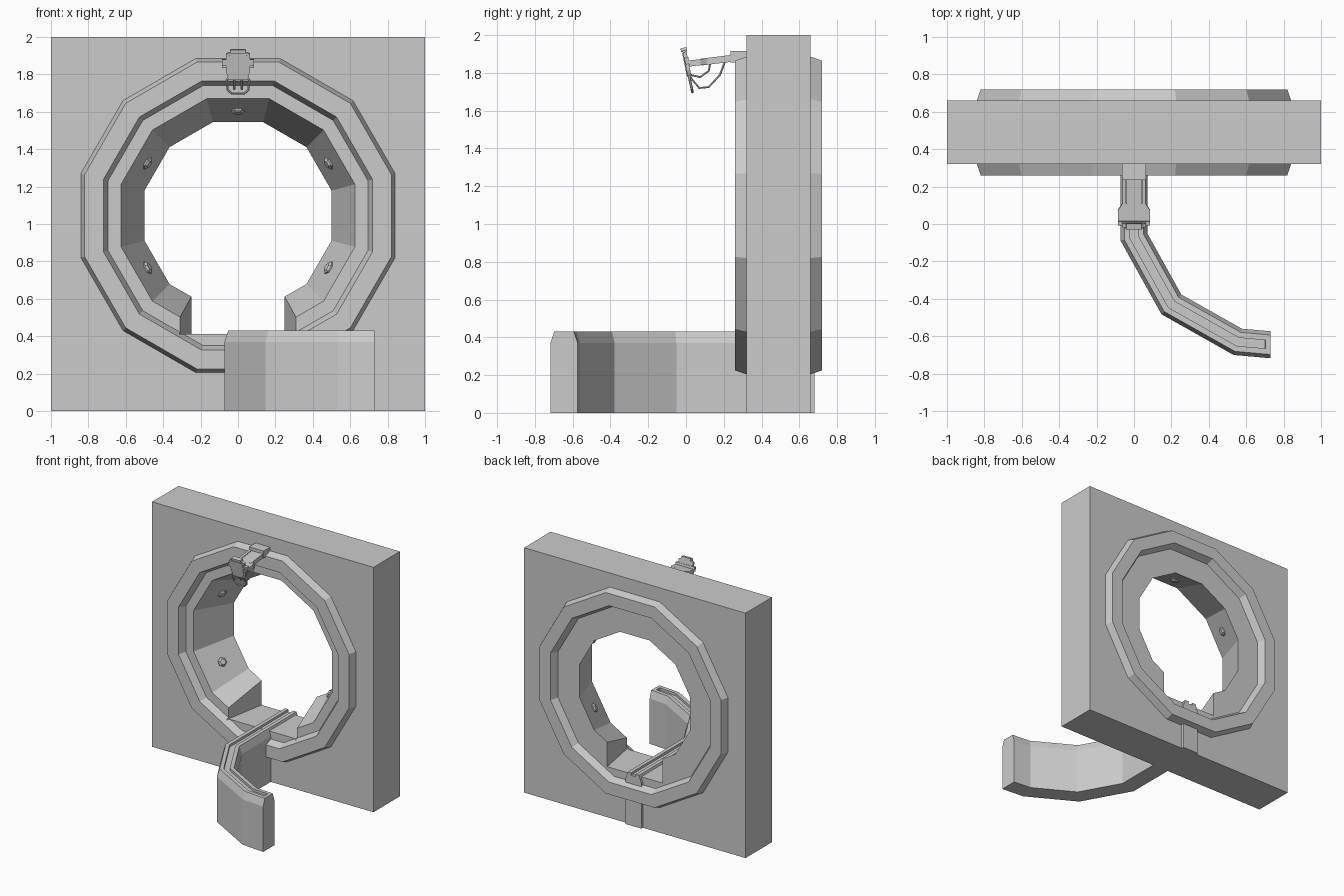
import bpy, bmesh, math
from mathutils import Vector, Matrix

if "Cube" in bpy.data.objects:
    bpy.data.objects.remove(bpy.data.objects["Cube"])

CZ = 1.045                      # height of the ring centre
SEC = 1 / math.cos(math.radians(15))


def make(name, verts, faces, mat=None):
    bm = bmesh.new()
    vs = [bm.verts.new(v) for v in verts]
    for f in faces:
        bm.faces.new([vs[i] for i in f])
    bmesh.ops.recalc_face_normals(bm, faces=bm.faces)
    me = bpy.data.meshes.new(name)
    bm.to_mesh(me)
    bm.free()
    ob = bpy.data.objects.new(name, me)
    bpy.context.collection.objects.link(ob)
    if mat:
        ob.matrix_world = mat
    return ob


def loft(name, rings, closed=False, mat=None):
    """Skin a list of equal-length point loops; cap the ends unless closed."""
    n, m = len(rings[0]), len(rings)
    verts = [p for r in rings for p in r]
    faces = [(i * n + j, i * n + (j + 1) % n, (i + 1) % m * n + (j + 1) % n, (i + 1) % m * n + j)
             for i in range(m if closed else m - 1) for j in range(n)]
    if not closed:
        faces += [tuple(range(n)), tuple(range((m - 1) * n, m * n))]
    return make(name, verts, faces, mat)


def box(name, lo, hi, mat=None):
    (a, b, c), (d, e, f) = lo, hi
    return loft(name, [[(a, b, z), (d, b, z), (d, e, z), (a, e, z)] for z in (c, f)], mat=mat)


def plate(name, half, y0, y1, mat=None):
    """Extrude a mirrored half outline (x, z) along y."""
    outline = half + [(-x, z) for x, z in reversed(half)]
    return loft(name, [[(x, y, z) for x, z in outline] for y in (y0, y1)], mat=mat)


def dodecagon(apothem, y):
    return [(apothem * SEC * math.cos(math.radians(15 + 30 * k)), y,
             CZ + apothem * SEC * math.sin(math.radians(15 + 30 * k))) for k in range(12)]


def cut(ob, cutter):
    mod = ob.modifiers.new("cut", 'BOOLEAN')
    mod.operation, mod.solver, mod.object = 'DIFFERENCE', 'EXACT', cutter
    cutter.hide_render = True
    cutter.hide_set(True)


def tube(name, pts, r, mat=None):
    cu = bpy.data.curves.new(name, 'CURVE')
    cu.dimensions, cu.bevel_depth, cu.bevel_resolution = '3D', r, 1
    cu.use_fill_caps = True
    sp = cu.splines.new('POLY')
    sp.points.add(len(pts) - 1)
    for p, q in zip(sp.points, pts):
        p.co = (*q, 1)
    sp.use_smooth = False
    ob = bpy.data.objects.new(name, cu)
    bpy.context.collection.objects.link(ob)
    if mat:
        ob.matrix_world = mat
    return ob


# Wall slab with a twelve-sided opening
wall = box("wall", (-1, .32, 0), (1, .66, 2))
cut(wall, loft("wall_cutter", [dodecagon(.75, 0), dodecagon(.75, 1)]))

# Gate ring: raised rim both sides, funnel bore narrowing to the back
profile = [(.84, .32), (.82, .26), (.72, .26), (.695, .32), (.625, .32),
           (.5, .66), (.695, .66), (.72, .72), (.82, .72), (.84, .66)]
ring = loft("gate_ring", [dodecagon(a, y) for a, y in profile], closed=True)
wedge = [(-.322, .25), (.322, .25), (.234, .75), (-.234, .75)]
cut(ring, loft("ring_cutter", [[(x, y, z) for x, y in wedge] for z in (.412, .8)]))

# Small hexagonal lamps on the bore
for i, deg in enumerate((90, 30, 150, 210, 330)):
    d = Vector((math.cos(math.radians(deg)), 0, math.sin(math.radians(deg))))
    n = (-.34 * d + Vector((0, -.125, 0))).normalized()
    side = d.cross(Vector((0, 1, 0)))
    rot = Matrix((side, n.cross(side), n)).transposed().to_4x4()
    mat = Matrix.Translation(Vector((0, .49, CZ)) + d * .5625) @ rot
    loft(f"bore_lamp_{i + 1}",
         [[(r * math.cos(k * math.pi / 3), r * math.sin(k * math.pi / 3), z) for k in range(6)]
          for r, z in ((.036, -.02), (.036, .008), (.024, .018))], mat=mat)

# Curved rail block with a groove that stops short of the front end
path = [Vector(p) for p in ((0, .68), (0, -.07), (.2, -.43), (.555, -.63),
                            (.7, -.643), (.703, -.6432), (.73, -.6455))]
rings = []
for i, p in enumerate(path):
    a = (p - path[i - 1]).normalized() if i else (path[1] - p).normalized()
    b = (path[i + 1] - p).normalized() if i < len(path) - 1 else a
    na, nb = Vector((-a.y, a.x)), Vector((-b.y, b.x))
    nrm = (na + nb) / (1 + na.dot(nb))
    if i >= 4:
        nrm = Vector((0, 1))
    g = .41 if i < 5 else .43
    half = [(.072, 0), (.072, .37), (.052, .43), (.022, .43), (.022, g)]
    sect = half + [(-s, z) for s, z in reversed(half)]
    rings.append([(p.x + nrm.x * s, p.y + nrm.y * s, z) for s, z in sect])
loft("rail", rings)

# Wall bracket and arm of the monitor
box("arm_bracket", (-.065, .235, 1.855), (.065, .34, 1.915))
arm = Matrix.Translation((0, .25, 1.878)) @ Matrix.Rotation(math.radians(7), 4, 'X')
box("arm_beam", (-.04, -.25, -.014), (.04, .02, .014), arm)
for s in (-1, 1):
    box("arm_side_rail", (s * .052 - .01, -.17, -.018), (s * .052 + .01, 0, .018), arm)
yoke = [(.062, -.14), (.085, -.175), (.085, -.235)]
yoke += [(-x, y) for x, y in reversed(yoke)]
loft("arm_yoke", [[(x, y, z) for x, y in yoke] for z in (-.016, .016)], mat=arm)

# Tilted monitor with screen, ears and a lower handle loop
tilt = Matrix.Translation((0, .004, 1.845)) @ Matrix.Rotation(math.radians(11.5), 4, 'X')
shape = [(.045, .075), (.065, .065), (.065, -.03), (.047, -.075)]
plate("monitor_body", shape, -.008, .012, tilt)
plate("monitor_screen", [(x * .8, z * .85) for x, z in shape], -.012, 0, tilt)
plate("monitor_cap", [(.04, .09), (.045, .07)], -.016, .016, tilt)
box("monitor_ears", (-.085, -.006, 0), (.085, .016, .036), tilt)
tube("monitor_handle", [(-.048, 0, -.06), (-.062, 0, -.08), (-.055, 0, -.13), (-.034, 0, -.15),
                        (.034, 0, -.15), (.055, 0, -.13), (.062, 0, -.08), (.048, 0, -.06)], .007, tilt)

# Hanging cables
for s in (-.02, .02):
    tube("long_cable", [(s, .21, 1.87), (s, .18, 1.79), (s, .12, 1.725),
                        (s, .07, 1.72), (s, .02, 1.78)], .006)
    tube("short_cable", [(s, .13, 1.86), (s, .12, 1.81), (s, .075, 1.778), (s, .02, 1.79)], .006)
